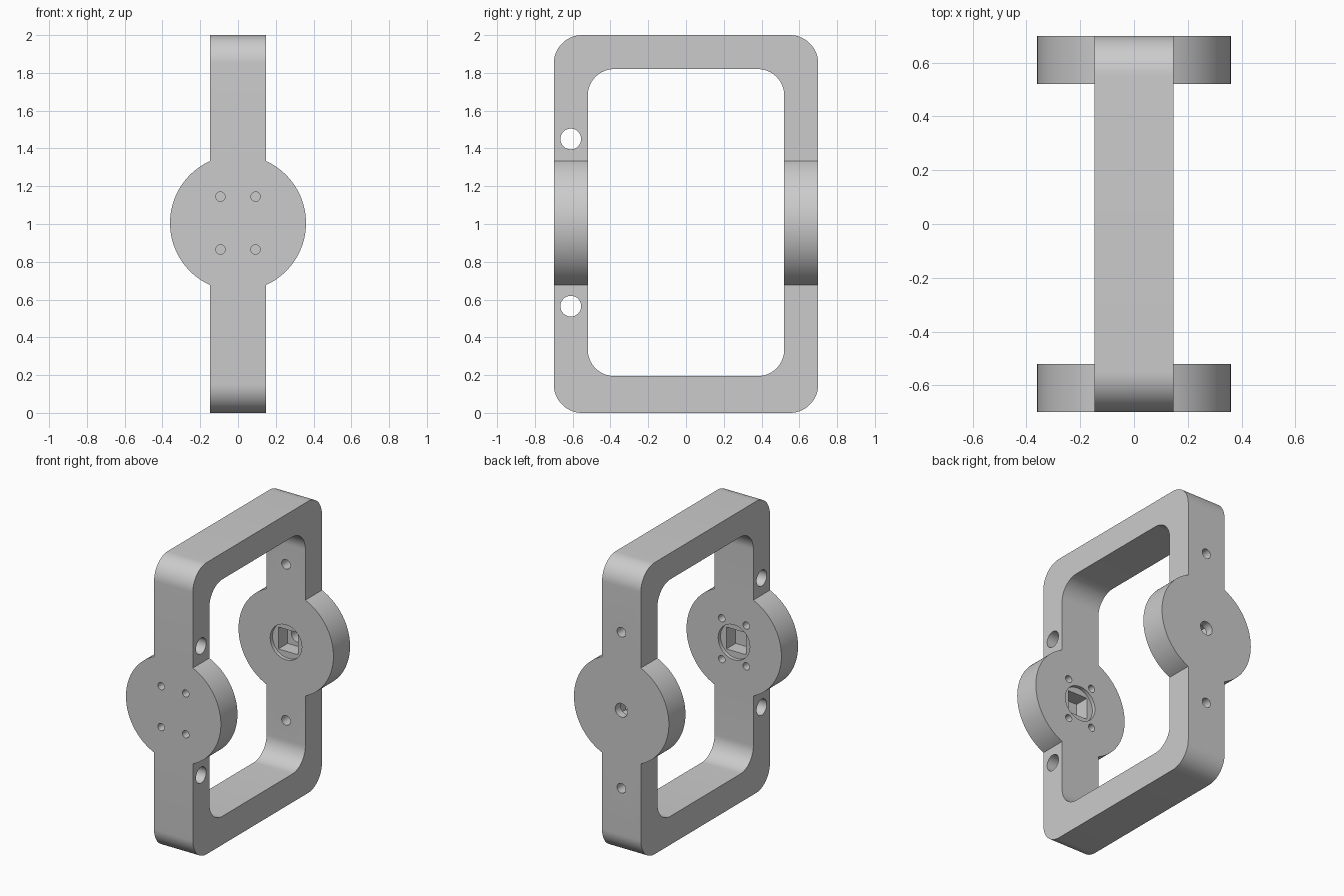
import bpy, bmesh
from math import sin, cos, pi, asin
from mathutils import Vector

cube = bpy.data.objects.get("Cube")
if cube:
    bpy.data.objects.remove(cube, do_unlink=True)

MID = 1.005      # height of the disc axis
BAR = 0.147      # half width of the frame bar
DISC = 0.36      # disc radius
DEPTH = 0.70     # half depth of the frame
INNER = 0.52     # half depth of the opening


def prism(name, points, axis, lo, hi):
    """Extrude an outline of (side, z) points along x or y."""
    bm = bmesh.new()
    place = (lambda p, t: Vector((t, p[0], p[1]))) if axis == "x" else (lambda p, t: Vector((p[0], t, p[1])))
    ends = [[bm.verts.new(place(p, t)) for p in points] for t in (lo, hi)]
    for ring in ends:
        bm.faces.new(ring)
    n = len(points)
    for i in range(n):
        j = (i + 1) % n
        bm.faces.new((ends[0][i], ends[0][j], ends[1][j], ends[1][i]))
    bmesh.ops.recalc_face_normals(bm, faces=bm.faces)
    mesh = bpy.data.meshes.new(name)
    bm.to_mesh(mesh)
    bm.free()
    obj = bpy.data.objects.new(name, mesh)
    bpy.context.collection.objects.link(obj)
    return obj


def arc(cx, cz, r, start, end, n):
    return [(cx + r * cos(start + (end - start) * i / n),
             cz + r * sin(start + (end - start) * i / n)) for i in range(n + 1)]


def circle(cx, cz, r, n=32):
    return arc(cx, cz, r, 0, 2 * pi, n)[:-1]


def rounded(half, z0, z1, r):
    corners = ((half - r, z1 - r), (r - half, z1 - r), (r - half, z0 + r), (half - r, z0 + r))
    return [p for k, (cx, cz) in enumerate(corners)
            for p in arc(cx, cz, r, k * pi / 2, (k + 1) * pi / 2, 16)]


def combine(target, tool, operation="DIFFERENCE"):
    tool.hide_render = True
    mod = target.modifiers.new("cut", "BOOLEAN")
    mod.operation = operation
    mod.solver = "EXACT"
    mod.object = tool
    bpy.context.view_layer.objects.active = target
    bpy.ops.object.modifier_apply(modifier=mod.name)
    bpy.data.objects.remove(tool, do_unlink=True)


# Rounded rectangular ring
frame = prism("handle_frame", rounded(DEPTH, 0, 2, 0.15), "x", -0.5, 0.5)
combine(frame, prism("opening", rounded(INNER, 0.195, 1.82, 0.14), "x", -1, 1))

# Trim the ring to a narrow bar with a round disc on each upright
a = asin(BAR / DISC)
outline = ([(BAR, -0.2)] + arc(0, MID, DISC, a - pi / 2, pi / 2 - a, 48) + [(BAR, 2.2)]
           + [(-BAR, 2.2)] + arc(0, MID, DISC, pi / 2 + a, 1.5 * pi - a, 48) + [(-BAR, -0.2)])
combine(frame, prism("silhouette", outline, "y", -1, 1), "INTERSECT")

# Cross holes through the front upright
for z in (1.45, 0.565):
    combine(frame, prism("cross_hole", circle(-0.61, z, 0.055), "x", -1, 1))

# Screw holes through the front disc
for x in (-0.093, 0.093):
    for z in (-0.14, 0.14):
        combine(frame, prism("screw_hole", circle(x, MID + z, 0.025, 24), "y", -1, 0))

# Round recess and square pocket on the inner face of each disc
for side in (-1, 1):
    combine(frame, prism("recess", circle(0, MID, 0.12, 48), "y", *sorted((side * 0.4, side * (INNER + 0.025)))))
    s = 0.075
    square = [(-s, MID - s), (s, MID - s), (s, MID + s), (-s, MID + s)]
    combine(frame, prism("pocket", square, "y", *sorted((side * 0.4, side * (INNER + 0.125)))))

# Holes through the back upright
for z, r in ((MID, 0.047), (MID + 0.535, 0.033), (MID - 0.535, 0.033)):
    combine(frame, prism("back_hole", circle(0, z, r), "y", 0, 1))

# Material and shading
grey = bpy.data.materials.new("light_grey")
grey.use_nodes = True
colour = (0.6, 0.6, 0.6, 1)
grey.diffuse_color = colour
grey.node_tree.nodes["Principled BSDF"].inputs["Base Color"].default_value = colour
frame.data.materials.clear()
frame.data.materials.append(grey)
for o in bpy.context.selected_objects:
    o.select_set(False)
frame.select_set(True)
bpy.context.view_layer.objects.active = frame
bpy.ops.object.shade_smooth_by_angle(angle=pi / 6)
